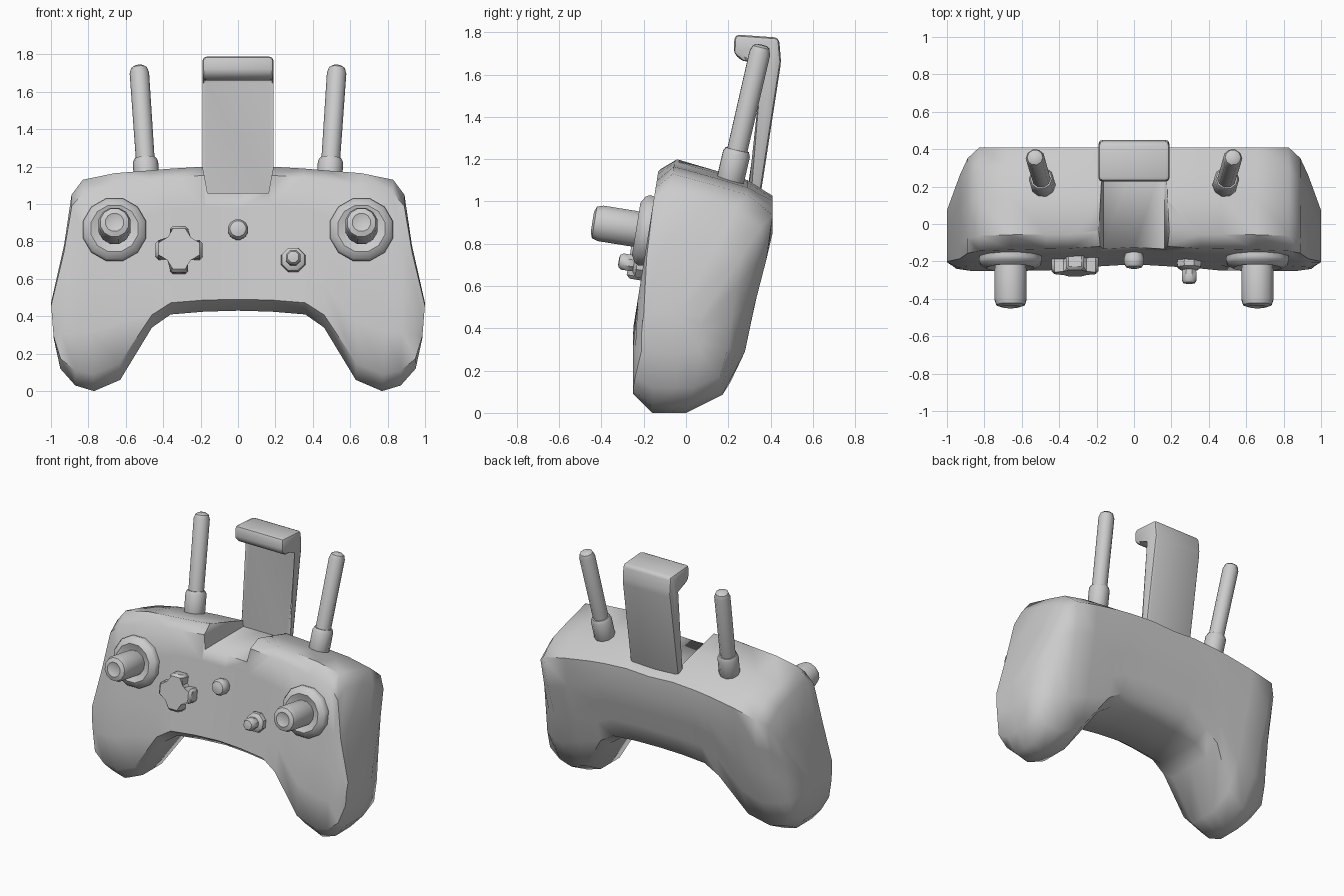
import bpy, bmesh, math
from mathutils import Vector

if "Cube" in bpy.data.objects:
    bpy.data.objects.remove(bpy.data.objects["Cube"])

grey = bpy.data.materials.new("plain_grey")
grey.use_nodes = True
grey.diffuse_color = (0.6, 0.6, 0.6, 1)
grey.node_tree.nodes["Principled BSDF"].inputs["Base Color"].default_value = (0.6, 0.6, 0.6, 1)


def finish(name, bm, angle=40):
    """Turn a bmesh into a named, smooth-by-angle object."""
    bmesh.ops.recalc_face_normals(bm, faces=bm.faces[:])
    mesh = bpy.data.meshes.new(name)
    bm.to_mesh(mesh)
    bm.free()
    mesh.materials.append(grey)
    ob = bpy.data.objects.new(name, mesh)
    bpy.context.collection.objects.link(ob)
    bpy.ops.object.select_all(action='DESELECT')
    ob.select_set(True)
    bpy.context.view_layer.objects.active = ob
    bpy.ops.object.shade_smooth_by_angle(angle=math.radians(angle))
    return ob


def loft(name, rings, angle=40):
    """Skin a list of closed rings and cap both ends."""
    bm = bmesh.new()
    rows = [[bm.verts.new(p) for p in r] for r in rings]
    for a, b in zip(rows, rows[1:]):
        for i in range(len(a)):
            j = (i + 1) % len(a)
            bm.faces.new((a[i], a[j], b[j], b[i]))
    bm.faces.new(rows[0])
    bm.faces.new(rows[-1])
    return finish(name, bm, angle)


def lathe(name, base, axis, profile, sides, angle=40):
    """Revolve (radius, height) pairs around an axis starting at base."""
    rot = Vector(axis).to_track_quat('Z', 'Y')
    rings = []
    for r, h in profile:
        ring = []
        for k in range(sides):
            a = math.tau * (k + 0.5) / sides
            ring.append(Vector(base) + rot @ Vector((r * math.cos(a), r * math.sin(a), h)))
        rings.append(ring)
    return loft(name, rings, angle)


def prism(name, outline, place, depth, bevel, segments=2):
    """Extrude a flat outline; place maps (u, v, w) to a point."""
    bm = bmesh.new()
    lo = [bm.verts.new(place(u, v, -depth)) for u, v in outline]
    hi = [bm.verts.new(place(u, v, depth)) for u, v in outline]
    bm.faces.new(lo)
    bm.faces.new(hi)
    for i in range(len(lo)):
        j = (i + 1) % len(lo)
        bm.faces.new((lo[i], lo[j], hi[j], hi[i]))
    if bevel:
        bmesh.ops.bevel(bm, geom=bm.edges[:], offset=bevel, segments=segments,
                        affect='EDGES', profile=0.5, clamp_overlap=True)
    return finish(name, bm)


# Body: ribs run from the upper outline to the lower outline
def front_y(z):
    return max(-0.25, -0.13 - (1.15 - z) * 0.16)


BACK = [(0, .1), (.1, .18), (.2, .24), (.32, .28), (.5, .31), (.95, .41), (1.3, .41)]


def back_y(z):
    for (z0, y0), (z1, y1) in zip(BACK, BACK[1:]):
        if z <= z1:
            return y0 + (y1 - y0) * (z - z0) / (z1 - z0)
    return BACK[-1][1]


def rib(top, bottom, depth, dip):
    top, bottom = Vector(top), Vector(bottom)
    steps = (.06, .28, .5, .72, .92)
    pts = []

    def add(t, side, inset):
        p = top.lerp(bottom, t)
        f, b = front_y(p.y) + dip, back_y(p.y) * depth
        y = {'f': f + inset, 'm': (f + b) / 2, 'b': b - inset}[side]
        z = p.y
        if top.y > 1:      # top surface falls towards the back
            z -= 0.3 * max(0, y + 0.04) * (1 - t)
        pts.append(Vector((p.x, y, z)))

    for t in steps:
        add(t, 'f', 0)
    for side, inset in (('f', .09), ('m', 0), ('b', .1)):
        add(1, side, inset)
    for t in reversed(steps):
        add(t, 'b', 0)
    for side, inset in (('b', .12), ('m', 0), ('f', .07)):
        add(0, side, inset)
    return pts


# upper point, lower point, back depth, front dip
RIBS = [((0, 1.19), (0, .43), 1, .02), ((.18, 1.2), (.18, .425), 1, .01),
        ((.35, 1.19), (.36, .41), 1, 0), ((.47, 1.18), (.46, .34), 1, 0),
        ((.66, 1.165), (.63, .06), 1, 0), ((.83, 1.13), (.77, 0), 1, 0),
        ((.89, 1.05), (.87, .03), .86, 0), ((.93, .78), (.95, .12), .72, .01),
        ((1, .47), (.985, .28), .25, .04)]
half = [rib(*r) for r in RIBS]
mirrored = [[Vector((-p.x, p.y, p.z)) for p in r] for r in reversed(half[1:])]
body = loft("controller_body", mirrored + half, 50)

# Slot for the holder, cut through the top of the body
slot = prism("slot_cutter", [(-.163, 1.06), (.163, 1.06), (.2, 1.26), (-.2, 1.26)],
             lambda u, v, w: (u, w, v), 0.6, 0)
slot.hide_render = True
slot.hide_set(True)
cut = body.modifiers.new("slot", 'BOOLEAN')
cut.operation = 'DIFFERENCE'
cut.solver = 'EXACT'
cut.object = slot

# Phone holder: strap with a forward hook
prism("phone_holder", [(.28, .98), (.345, .98), (.45, 1.66), (.44, 1.775), (.23, 1.79),
                       (.225, 1.70), (.27, 1.66), (.385, 1.67)],
      lambda u, v, w: (w, u, v), 0.19, 0.022)

# Antennas with collars
for s, side in ((1, "left"), (-1, "right")):
    foot = Vector((s * .485, .205, 1.08))
    axis = Vector((s * .53, .358, 1.74)) - foot
    n = axis.length
    lathe(side + "_antenna_collar", foot, axis,
          [(.06, 0), (.068, .02), (.068, .15), (.058, .17)], 10)
    lathe(side + "_antenna", foot, axis,
          [(.05, .1), (.052, n - .04), (.042, n - .01), (.025, n)], 10)

# Controls stand along the tilted face normal
NORMAL = Vector((0, -1, .16)).normalized()
UP = Vector((0, .16, 1)).normalized()


def on_face(x, z):
    return Vector((x, front_y(z), z))


# Thumbsticks in raised rings
for s, side in ((1, "left"), (-1, "right")):
    base = on_face(s * .66, .86)
    lathe(side + "_stick_ring", base, NORMAL,
          [(.165, -.04), (.175, .02), (.165, .04), (.13, .06), (.105, .05), (.08, .04)], 12)
    lathe(side + "_thumbstick", base, NORMAL,
          [(.08, .02), (.088, .07), (.088, .23), (.078, .26), (.05, .27), (.03, .262)], 12)

# Direction pad: plus-shaped outline with flared arms
plus = []
for k in range(4):
    c, s = math.cos(k * math.pi / 2), math.sin(k * math.pi / 2)
    for u, v in ((.045, -.045), (.125, -.05), (.125, .05)):
        plus.append((u * c - v * s, u * s + v * c))
pad = on_face(-.315, .75) + NORMAL * .02
prism("direction_pad", plus, lambda u, v, w: pad + Vector((u, 0, 0)) + UP * v + NORMAL * w,
      .05, .016, 1)

# Home button and small joystick
lathe("home_button", on_face(0, .86), NORMAL,
      [(.045, -.03), (.055, .01), (.055, .035), (.043, .055), (.02, .062)], 12)
small = on_face(.295, .70)
lathe("small_stick_base", small, NORMAL,
      [(.06, -.03), (.07, .01), (.066, .03), (.045, .045)], 8)
lathe("small_stick", small, NORMAL,
      [(.035, .02), (.042, .06), (.042, .1), (.032, .115), (.015, .118)], 8)
